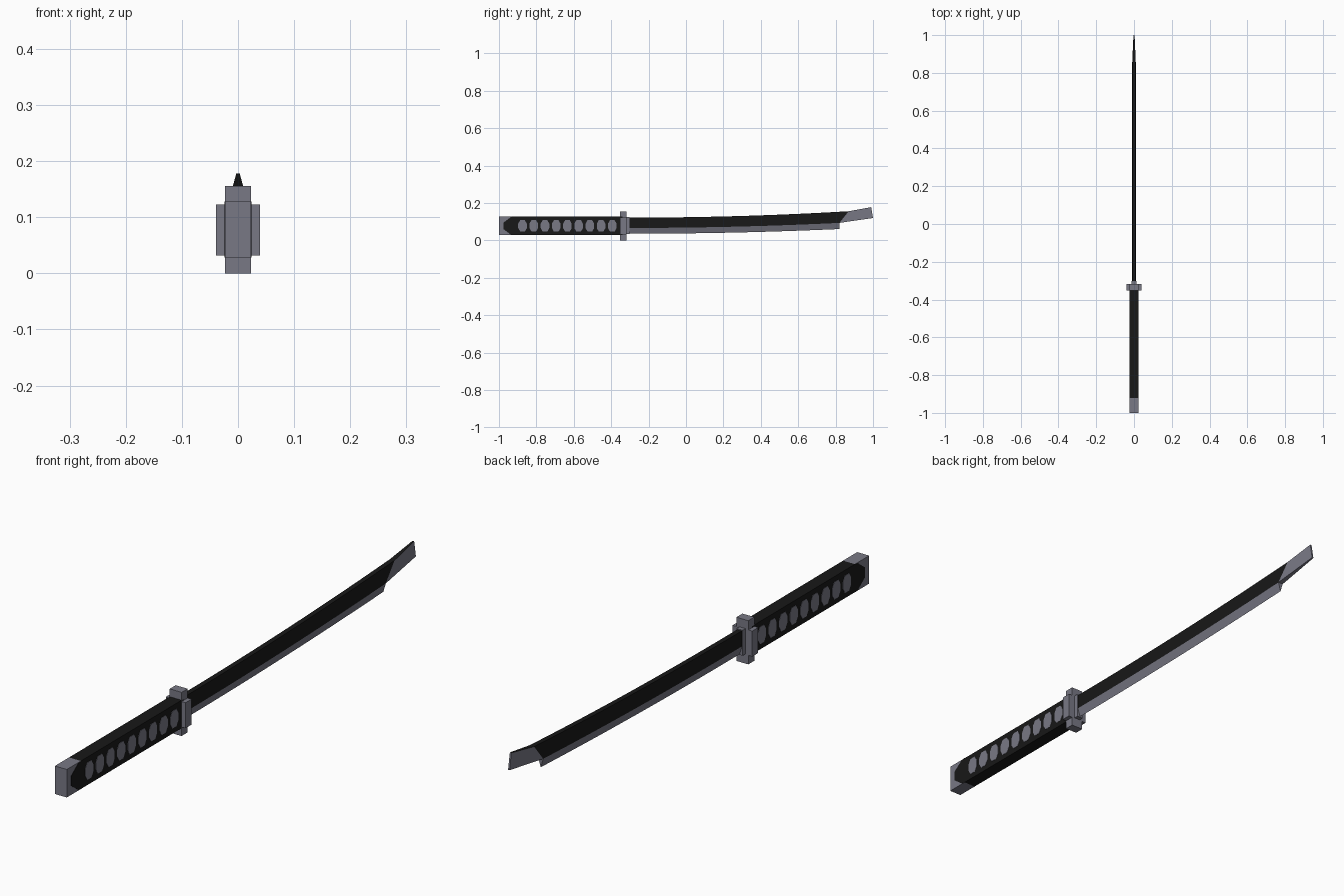
import bpy, bmesh

if "Cube" in bpy.data.objects:
    bpy.data.objects.remove(bpy.data.objects["Cube"])

def material(name, rgb):
    m = bpy.data.materials.new(name)
    m.diffuse_color = (*rgb, 1)
    m.use_nodes = True
    m.node_tree.nodes["Principled BSDF"].inputs["Base Color"].default_value = m.diffuse_color
    return m

BLACK = material("black", (0.009, 0.009, 0.009))
STEEL = material("steel grey", (0.19, 0.19, 0.235))

def finish(name, bm, mats):
    bmesh.ops.recalc_face_normals(bm, faces=bm.faces)
    me = bpy.data.meshes.new(name)
    bm.to_mesh(me)
    bm.free()
    for m in mats:
        me.materials.append(m)
    ob = bpy.data.objects.new(name, me)
    bpy.context.collection.objects.link(ob)
    return ob

def prism(name, pts, axis, lo, hi, mat):
    """Extrude a 2D outline along 'x' (pts are y,z) or 'y' (pts are x,z)."""
    bm = bmesh.new()
    put = (lambda p, d: (d, p[0], p[1])) if axis == 'x' else (lambda p, d: (p[0], d, p[1]))
    a = [bm.verts.new(put(p, lo)) for p in pts]
    b = [bm.verts.new(put(p, hi)) for p in pts]
    bm.faces.new(a)
    bm.faces.new(b)
    for i in range(len(pts)):
        j = (i + 1) % len(pts)
        bm.faces.new((a[i], a[j], b[j], b[i]))
    return finish(name, bm, [mat])

def rect(w, z0, z1):
    return [(-w, z0), (w, z0), (w, z1), (-w, z1)]

# Handle and end cap
HW = 0.0235
prism("handle", rect(HW, 0.028, 0.128), 'y', -0.92, -0.34, BLACK)
prism("pommel", rect(HW, 0.028, 0.128), 'y', -1.0, -0.92, STEEL)

# Inlays on both sides: pointed wrap end and a row of lozenges
for side, s in (("right", 1), ("left", -1)):
    x0, x1 = sorted((s * (HW - 0.002), s * (HW + 0.001)))
    prism("wrap_end_" + side, [(-0.92, 0.028), (-0.935, 0.03), (-0.975, 0.06), (-0.975, 0.096),
                               (-0.935, 0.126), (-0.92, 0.128)], 'x', x0, x1, BLACK)
    for i in range(9):
        y, z = -0.874 + 0.06 * i, 0.078
        hexagon = [(y - 0.023, z - 0.012), (y - 0.012, z - 0.031), (y + 0.012, z - 0.031),
                   (y + 0.023, z - 0.012), (y + 0.023, z + 0.012), (y + 0.012, z + 0.031),
                   (y - 0.012, z + 0.031), (y - 0.023, z + 0.012)]
        prism(f"lozenge_{side}_{i}", hexagon, 'x', x0, x1, STEEL)

# Cross-shaped guard and blade collar
a, b = 0.0235, 0.039
cross = [(-a, 0), (a, 0), (a, 0.032), (b, 0.032), (b, 0.123), (a, 0.123),
         (a, 0.156), (-a, 0.156), (-a, 0.123), (-b, 0.123), (-b, 0.032), (-a, 0.032)]
prism("guard", cross, 'y', -0.352, -0.318, STEEL)
prism("collar", rect(0.012, 0.034, 0.125), 'y', -0.32, -0.302, STEEL)

# Blade: curved loft, black flats and spine with a steel cutting bevel
bm = bmesh.new()
W = 0.009
N = 14
rings = []
for i in range(N + 1):
    y = -0.31 + 1.13 * i / N
    ys = y + (0.05 if i == N else 0)           # slanted end of the black flat
    t, ts = max(0, y + 0.3) ** 2, max(0, ys + 0.3) ** 2
    top, ridge, edge = 0.122 + 0.025 * ts, 0.067 + 0.0215 * t, 0.036 + 0.02 * t
    rings.append([bm.verts.new(p) for p in (
        (-W, ys, top), (W, ys, top), (W + 0.001, y, ridge), (0, y, edge), (-W - 0.001, y, ridge))])
for r, q in zip(rings, rings[1:]):
    for k in range(5):
        f = bm.faces.new((r[k], r[(k + 1) % 5], q[(k + 1) % 5], q[k]))
        f.material_index = 1 if k in (2, 3) else 0
bm.faces.new(rings[0])
e = rings[-1]
bm.faces.new((e[2], e[3], e[4])).material_index = 1

# Tapering blade tip
tip = [bm.verts.new(p) for p in ((-0.003, 0.99, 0.178), (0.003, 0.99, 0.178),
                                 (0.003, 1.0, 0.12), (-0.003, 1.0, 0.12))]
base = [e[0], e[1], e[2], e[4]]
for k in range(4):
    j = (k + 1) % 4
    f = bm.faces.new((base[k], base[j], tip[j], tip[k]))
    f.material_index = 0 if k == 0 else 1
bm.faces.new(tip).material_index = 1
finish("blade", bm, [BLACK, STEEL])
